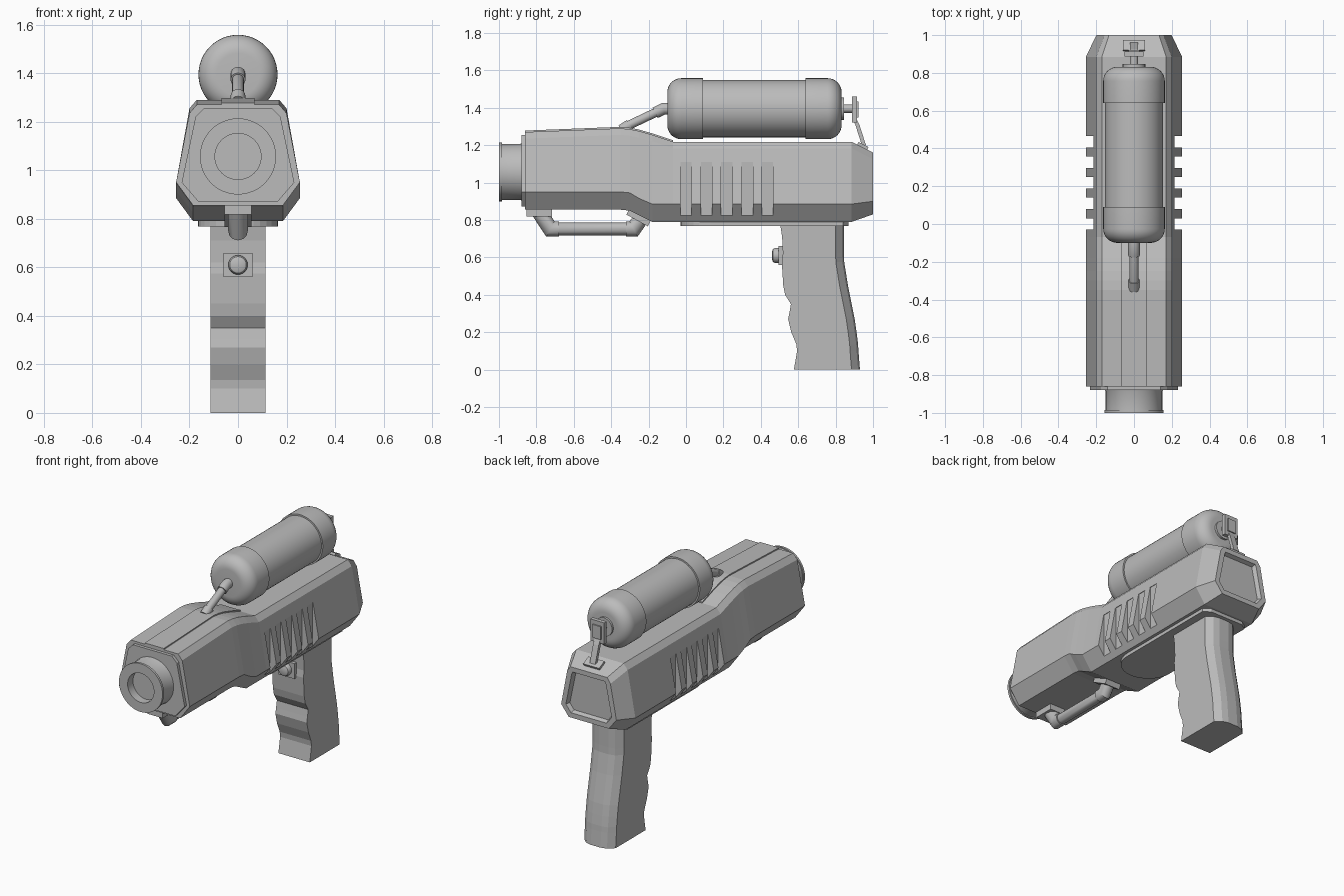
import bpy, bmesh, math
from mathutils import Vector

cube = bpy.data.objects.get("Cube")
if cube:
    bpy.data.objects.remove(cube, do_unlink=True)

grey = bpy.data.materials.new("plain_grey")
grey.use_nodes = True
grey.diffuse_color = (0.5, 0.5, 0.5, 1)
grey.node_tree.nodes["Principled BSDF"].inputs["Base Color"].default_value = (0.5, 0.5, 0.5, 1)


def finish(name, bm, smooth=False):
    bmesh.ops.recalc_face_normals(bm, faces=bm.faces)
    mesh = bpy.data.meshes.new(name)
    bm.to_mesh(mesh)
    bm.free()
    mesh.materials.append(grey)
    obj = bpy.data.objects.new(name, mesh)
    bpy.context.collection.objects.link(obj)
    bpy.ops.object.select_all(action='DESELECT')
    obj.select_set(True)
    bpy.context.view_layer.objects.active = obj
    if smooth:
        bpy.ops.object.shade_smooth_by_angle(angle=math.radians(32))
    return obj


def loft_mesh(rings):
    """Skin a row of equal rings and cap both ends."""
    bm = bmesh.new()
    rows = [[bm.verts.new(p) for p in ring] for ring in rings]
    n = len(rows[0])
    for a, b in zip(rows, rows[1:]):
        for i in range(n):
            j = (i + 1) % n
            bm.faces.new((a[i], a[j], b[j], b[i]))
    bm.faces.new(rows[0])
    bm.faces.new(rows[-1][::-1])
    return bm


def loft(name, rings, smooth=False):
    return finish(name, loft_mesh(rings), smooth)


def mirrored(half):
    """Close a half outline of (x, ...) points across x = 0."""
    return half + [(-p[0], *p[1:]) for p in reversed(half)]


def lathe(name, z, profile, n=48):
    """Turn (y, radius) points around an axis along y."""
    angles = [math.tau * i / n for i in range(n)]
    return loft(name, [[(r * math.cos(a), y, z + r * math.sin(a)) for a in angles]
                       for y, r in profile], True)


def tube(name, path, r, n=16):
    """Mitred pipe along (y, z) points in the centre plane."""
    pts = [Vector(p) for p in path]
    rings = []
    for i, p in enumerate(pts):
        d0 = (p - pts[i - 1]).normalized() if i else (pts[1] - p).normalized()
        d1 = (pts[i + 1] - p).normalized() if i < len(pts) - 1 else d0
        t = (d0 + d1).normalized()
        side = Vector((-t.y, t.x)) / t.dot(d0)
        rings.append([(r * math.cos(a), *(p + side * r * math.sin(a)))
                      for a in (math.tau * k / n for k in range(n))])
    return loft(name, rings, True)


def box(name, center, size, tilt=0):
    bm = bmesh.new()
    bmesh.ops.create_cube(bm, size=1)
    bmesh.ops.scale(bm, vec=size, verts=bm.verts)
    obj = finish(name, bm)
    obj.location = center
    obj.rotation_euler.x = tilt
    return obj


# Main body: one faceted section carried from front to back
def section(y, top, wide, bottom, s=1.0):
    return mirrored([(0.17 * s, y, top), (0.2 * s, y, top - 0.035),
                     (0.255 * s, y, wide), (0.185 * s, y, bottom)])


stations = [(-0.86, 1.27, 0.95, 0.855), (-0.35, 1.29, 0.95, 0.855),
            (-0.3, 1.285, 0.945, 0.85), (-0.25, 1.275, 0.915, 0.825),
            (-0.18, 1.255, 0.885, 0.79), (-0.07, 1.218, 0.885, 0.79),
            (0.885, 1.218, 0.885, 0.79), (1.0, 1.16, 0.9, 0.83, 0.78)]
bm = loft_mesh([section(*s) for s in stations])
bm.normal_update()
back = max(bm.faces, key=lambda f: f.calc_center_median().y)
bmesh.ops.inset_region(bm, faces=[back], thickness=0.035)
bmesh.ops.inset_region(bm, faces=[back], thickness=0.012)
bmesh.ops.translate(bm, verts=back.verts, vec=(0, -0.025, 0))
body = finish("body", bm)

# Five side vents cut on each side
bm = bmesh.new()
for side in (-1, 1):
    for i in range(5):
        made = bmesh.ops.create_cube(bm, size=1)["verts"]
        bmesh.ops.scale(bm, vec=(0.2, 0.06, 0.29), verts=made)
        bmesh.ops.translate(bm, vec=(side * 0.31, i * 0.109, 0.965), verts=made)
cutter = finish("vent_cutter", bm)
cutter.hide_render = True
bpy.context.view_layer.objects.active = body
cut = body.modifiers.new("vents", 'BOOLEAN')
cut.operation = 'DIFFERENCE'
cut.solver = 'EXACT'
cut.object = cutter
bpy.ops.object.modifier_apply(modifier=cut.name)
bpy.data.objects.remove(cutter, do_unlink=True)

# Raised strip along the top
loft("top_strip", [mirrored([(0.068, y, top + 0.008), (0.068, y, top - 0.03)])
                   for y, top, *_ in stations[:6]])

# Front plate and barrel
plate = mirrored([(0.14, 1.255), (0.175, 1.22), (0.232, 0.95), (0.165, 0.872)])
loft("front_plate", [[(x, y, z) for x, z in plate] for y in (-0.88, -0.85)])
lathe("barrel", 1.057, [(-0.87, 0.157), (-0.885, 0.15), (-0.985, 0.15), (-0.985, 0.157),
                        (-1.0, 0.157), (-1.0, 0.095), (-0.945, 0.095)])

# Base plate with a rounded front end
arc = [(0.165 * math.cos(a), 0.13 - 0.16 * math.sin(a))
       for a in (math.pi * i / 16 for i in range(17))]
outline = arc + [(-0.165, 0.84), (-0.12, 0.87), (0.12, 0.87), (0.165, 0.84)]
loft("base_plate", [[(x, y, z) for x, y in outline] for z in (0.768, 0.8)])

# Grip: (height, front edge, back edge)
grip_rows = [(0.0, 0.577, 0.93), (0.1, 0.594, 0.922), (0.135, 0.59, 0.92),
             (0.2, 0.563, 0.912), (0.27, 0.546, 0.902), (0.305, 0.553, 0.895),
             (0.35, 0.561, 0.886), (0.4, 0.53, 0.876), (0.45, 0.52, 0.866),
             (0.575, 0.512, 0.846), (0.62, 0.518, 0.845), (0.71, 0.514, 0.845),
             (0.78, 0.503, 0.845)]
loft("grip", [mirrored([(0.113, f, z), (0.113, b - 0.045, z), (0.075, b - 0.01, z),
                        (0.035, b, z)]) for z, f, b in grip_rows])

# Trigger button
box("trigger_plate", (0, 0.51, 0.61), (0.12, 0.03, 0.1))
lathe("trigger_button", 0.61, [(0.51, 0.04), (0.475, 0.04), (0.465, 0.034), (0.46, 0.022)], 24)

# Tank with thicker rounded end caps
R, bend = 0.163, 0.075
curve = [(bend * (1 - math.cos(a)), R - bend + bend * math.sin(a))
         for a in (math.pi / 2 * i / 8 for i in range(9))]
front_cap = [(-0.1 + d, r) for d, r in curve]
rear_cap = [(0.832 - d, r) for d, r in reversed(curve)]
lathe("tank", 1.395, front_cap + [(0.09, R), (0.09, 0.153), (0.64, 0.153), (0.64, R)] + rear_cap)

# Feed pipe from the body to the front of the tank
tube("feed_pipe", [(-0.33, 1.295), (-0.12, 1.395), (-0.08, 1.395)], 0.024)
tube("feed_pipe_collar", [(-0.165, 1.373), (-0.12, 1.395), (-0.08, 1.395)], 0.031)
tube("feed_pipe_foot", [(-0.345, 1.28), (-0.3, 1.309)], 0.03)

# Rear valve and its strut
lathe("valve_ring", 1.395, [(0.82, 0.06), (0.846, 0.06), (0.846, 0.022), (0.895, 0.022)], 24)
box("valve_block", (0, 0.9, 1.39), (0.1, 0.026, 0.14))
box("valve_block_face", (0, 0.915, 1.39), (0.06, 0.012, 0.085))
strut = [(0.9, 1.34), (0.915, 1.31), (0.95, 1.2)]
loft("valve_strut", [mirrored([(0.02, y - 0.01, z), (0.02, y + 0.012, z)]) for y, z in strut])
box("strut_mount", (0, 0.943, 1.192), (0.115, 0.06, 0.025), -0.465)

# Lower front handle with mounts
bar = [(-0.79, 0.85), (-0.725, 0.752), (-0.28, 0.752), (-0.215, 0.845)]
tube("handle_bar", bar, 0.034, 12)
tube("handle_front_elbow", [bar[0], bar[1], (-0.68, 0.752)], 0.041, 12)
tube("handle_rear_elbow", [(-0.32, 0.752), bar[2], bar[3]], 0.041, 12)
box("handle_front_mount", (0, -0.785, 0.84), (0.11, 0.135, 0.045))
box("handle_rear_mount", (0, -0.252, 0.815), (0.11, 0.13, 0.04), -0.5)
